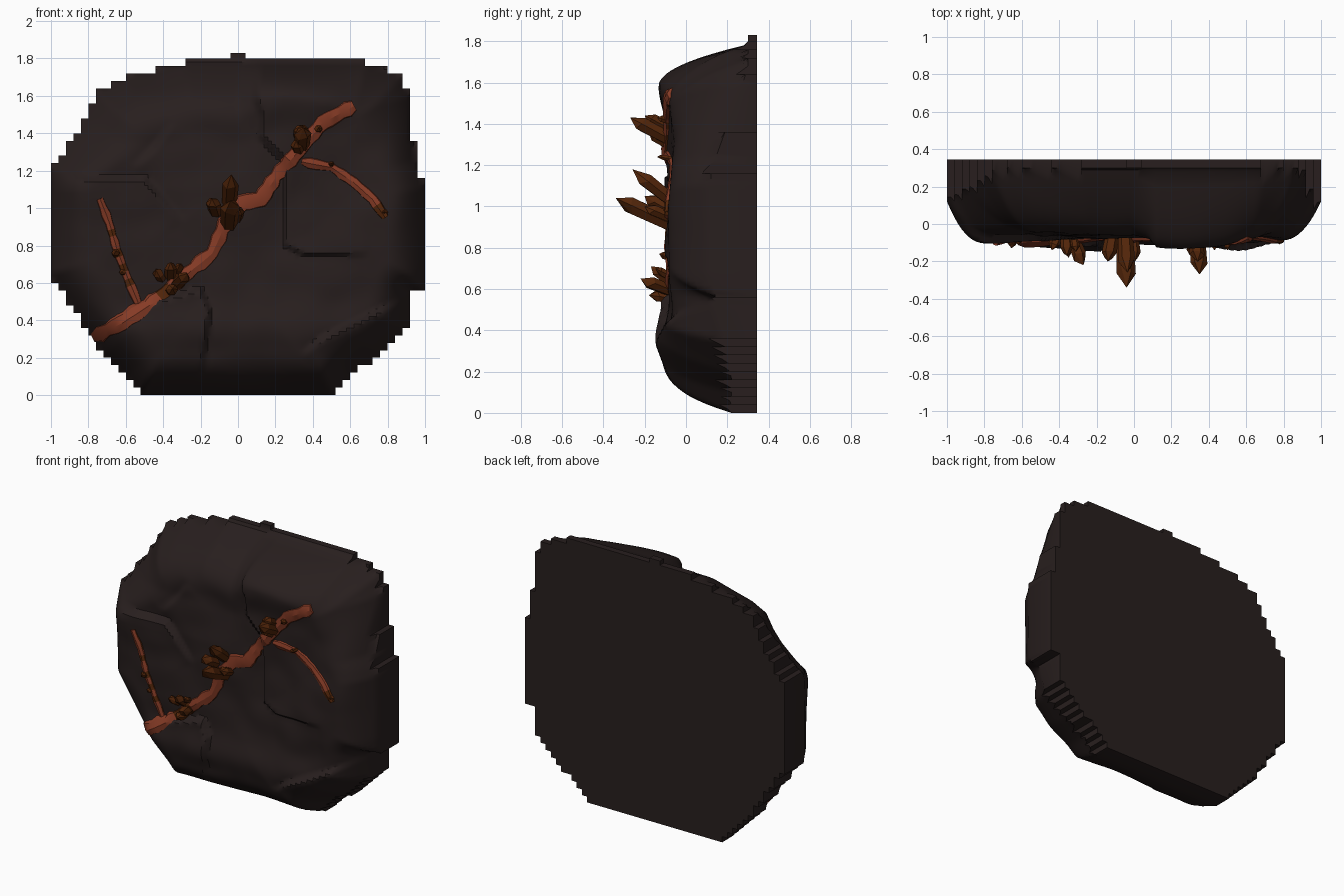
import bpy, bmesh, math, random
from mathutils import Vector, noise

random.seed(4)
if "Cube" in bpy.data.objects:
    bpy.data.objects.remove(bpy.data.objects["Cube"])


def material(name, rgb):
    m = bpy.data.materials.new(name)
    m.use_nodes = True
    m.diffuse_color = (*rgb, 1)
    bsdf = m.node_tree.nodes["Principled BSDF"]
    bsdf.inputs["Base Color"].default_value = (*rgb, 1)
    bsdf.inputs["Roughness"].default_value = 0.9
    return m


ROCK = material("dark rock", (0.021, 0.0135, 0.013))
VEIN = material("red vein", (0.24, 0.044, 0.019))
ORE = material("brown crystal", (0.086, 0.019, 0.003))


def make_object(name, bm, mats, angle=None):
    bmesh.ops.recalc_face_normals(bm, faces=bm.faces[:])
    me = bpy.data.meshes.new(name)
    bm.to_mesh(me)
    bm.free()
    for m in mats:
        me.materials.append(m)
    ob = bpy.data.objects.new(name, me)
    bpy.context.collection.objects.link(ob)
    if angle:
        bpy.ops.object.select_all(action='DESELECT')
        ob.select_set(True)
        bpy.context.view_layer.objects.active = ob
        bpy.ops.object.shade_smooth_by_angle(angle=math.radians(angle))


def path(*pts):
    return [Vector(p) for p in pts]


# Rock outline (x, z) and the ledges crossing its face
OUTLINE = path((-.52, 0), (.51, 0), (.6, .1), (.75, .2), (.91, .35), (.92, .55), (1, .57),
               (1, 1.11), (.95, 1.25), (.92, 1.6), (.87, 1.7), (.68, 1.785), (.04, 1.785),
               (.04, 1.83), (-.04, 1.83), (-.04, 1.785), (-.28, 1.785), (-.44, 1.74),
               (-.6, 1.7), (-.76, 1.62), (-.82, 1.48), (-.95, 1.27), (-1, 1.22),
               (-1, .65), (-.92, .52), (-.82, .36), (-.72, .22), (-.6, .1))
RIM = [p for p in OUTLINE if p.y < 1.8]
LEDGES = [
    (.06, path((.35, .22), (.44, .3), (.65, .4), (.85, .5), (1, .58))),
    (.05, path((-.7, .38), (-.45, .5), (-.2, .57), (-.15, .45), (-.2, .08))),
    (-.045, path((.07, 1.85), (.09, 1.6), (.13, 1.5), (.12, 1.38), (.25, 1.25),
                 (.25, .8), (.35, .75), (.7, .75))),
    (.05, path((-1.2, 1.16), (-.5, 1.16), (-.4, 1.05), (-.3, .93))),
    (.03, path((-.55, 1.22), (-.45, 1.32), (-.35, 1.46))),
]


def clamp(v, low=0):
    return max(low, min(1, v))


def nearest(p, pts):
    """Distance, side and fraction along of the closest place on a path."""
    best, run = (9, 1, 0), 0
    for a, b in zip(pts, pts[1:]):
        d, r = b - a, p - a
        t = clamp(r.dot(d) / d.length_squared)
        dist = (r - d * t).length
        if dist < best[0]:
            best = (dist, 1 if d.x * r.y - d.y * r.x > 0 else -1, run + t * d.length)
        run += d.length
    return best[0], best[1], best[2] / run


def inside(p):
    hit = False
    for a, b in zip(OUTLINE, OUTLINE[1:] + OUTLINE[:1]):
        if (a.y > p.y) != (b.y > p.y):
            if p.x < a.x + (p.y - a.y) / (b.y - a.y) * (b.x - a.x):
                hit = not hit
    return hit


def bump(v, centre, width):
    return math.exp(-((v - centre) / width) ** 2)


def surface(x, z):
    """Depth (y) of the rounded rock face."""
    p = Vector((x, z))
    d = nearest(p, RIM + RIM[:1])[0] if inside(p) and z < 1.785 else 0
    k = clamp((abs(z - .92) - .25) / .5)
    edge = .12 + k * (.18 if z > 1 else .1)
    soft = noise.noise(Vector((x * 2.2, z * 2.2, 3)))
    fine = noise.noise(Vector((x * 6, z * 6, 8)))
    # the upper corners slope back further than the rest
    left = clamp((z - 1.1) / .25) * clamp((.12 - x) / .12)
    right = bump(x, .78, .22) * bump(z, 1.6, .2)
    t = clamp(d / (.22 + .16 * max(left, right) + .05 * soft))
    y = -.08 + (edge + .08) * (1 - t) ** 2.3
    y += t * (.028 * soft + .01 * fine + .025 * left)
    y -= t * (.04 * bump(z, .34, .12) + .03 * bump(z, 1.57, .1) * bump(x, .35, .25))
    for depth, pts in LEDGES:
        dist, side, s = nearest(p, pts)
        step = clamp(side * dist / .012, -1) * depth / 2
        y += t * step * math.sin(math.pi * s) ** .5 * math.exp(-dist / .12)
    return min(y, .33)


# Rock slab: stepped silhouette, rounded face, flat back
STEP, BACK = .04, .345
bm = bmesh.new()
grid = {}


def vert(i, j):
    if (i, j) not in grid:
        x, z = i * STEP / 2 - 1, j * STEP / 2
        grid[i, j] = bm.verts.new((x, surface(x, z), min(z, 1.83)))
    return grid[i, j]


for i in range(100):
    for j in range(92):
        centre = Vector(((i // 2 + .5) * STEP - 1, (j // 2 + .5) * STEP))
        if inside(centre):
            bm.faces.new([vert(i, j), vert(i + 1, j), vert(i + 1, j + 1), vert(i, j + 1)])
border = [e for e in bm.edges if e.is_boundary]
for v in bmesh.ops.extrude_edge_only(bm, edges=border)["geom"]:
    if isinstance(v, bmesh.types.BMVert):
        v.co.y = BACK
bmesh.ops.holes_fill(bm, edges=[e for e in bm.edges if e.is_boundary], sides=0)
make_object("rock_slab", bm, [ROCK], 35)


# Veins: faceted strips set into the rock face, brown over part of their length
def vein(name, pts, width, brown_from, brown_to):
    line = []
    for a, b in zip(pts, pts[1:]):
        n = max(2, round((b - a).length / .04))
        line += [a.lerp(b, k / n) for k in range(n)]
    line.append(pts[-1])
    last = len(line) - 1
    bm = bmesh.new()
    rings = []
    for k, p in enumerate(line):
        d = (line[min(k + 1, last)] - line[max(k - 1, 0)]).normalized()
        side = Vector((-d.y, d.x))
        w = width / 2 * random.uniform(.8, 1.2) * (.7 if k in (0, last) else 1)
        ring = []
        for s, out in ((-1, -.025), (-.8, .005), (-.1, .016), (.65, .009), (1, -.025)):
            q = p + side * s * w
            y = (surface(p.x, p.y) + surface(q.x, q.y)) / 2
            ring.append(bm.verts.new((q.x, y - out - random.uniform(0, .005), q.y)))
        rings.append(ring)
    for i, (r, s) in enumerate(zip(rings, rings[1:])):
        patch = brown_from <= i / last <= brown_to and random.random() < .6
        rim_brown = random.random() < .5
        for k in range(5):
            f = bm.faces.new([r[k], r[(k + 1) % 5], s[(k + 1) % 5], s[k]])
            f.material_index = int(patch or (k == 0 and rim_brown))
    bm.faces.new(rings[0])
    bm.faces.new(rings[-1])
    make_object(name, bm, [VEIN, ORE], 25)


vein("main_vein", path((-.78, .31), (-.62, .39), (-.45, .5), (-.3, .63), (-.14, .76),
                       (-.07, .92), (.02, 1.03), (.12, 1.05), (.2, 1.17), (.35, 1.34),
                       (.45, 1.46), (.62, 1.55)), .095, .2, .27)
vein("right_hand_branch", path((.34, 1.25), (.5, 1.22), (.62, 1.14), (.72, 1.05),
                               (.79, .95)), .06, .75, 1)
vein("left_hand_branch", path((-.53, .48), (-.59, .62), (-.65, .78), (-.69, .92),
                              (-.74, 1.05)), .056, .15, .7)


# Crystal clusters: six-sided pointed shards
def crystal(bm, base, tip, r):
    base, tip = Vector(base), Vector(tip)
    axis = tip - base
    turn = axis.to_track_quat('Z', 'Y')
    rings = []
    for t, scale in ((0, .85), (.76, 1)):
        rings.append([])
        for k in range(6):
            a = math.tau * k / 6
            off = turn @ Vector((math.cos(a), math.sin(a) * .85, 0))
            lift = t + (random.uniform(-.08, .08) if t else 0)
            rings[-1].append(bm.verts.new(base + axis * lift + off * r * scale))
    apex = bm.verts.new(tip)
    bm.faces.new(rings[0])
    for k in range(6):
        n = (k + 1) % 6
        bm.faces.new([rings[0][k], rings[0][n], rings[1][n], rings[1][k]])
        bm.faces.new([rings[1][k], rings[1][n], apex])


CLUSTERS = {
    "upper_crystals": [((.34, -.05, 1.31), (.35, -.27, 1.43), .045),
                       ((.33, -.05, 1.36), (.34, -.2, 1.44), .04),
                       ((.33, -.05, 1.28), (.31, -.18, 1.36), .035)],
    "middle_crystals": [((-.05, -.02, .89), (-.04, -.34, 1.04), .052),
                        ((-.05, -.02, .99), (-.035, -.26, 1.18), .045),
                        ((-.11, -.02, .95), (-.14, -.2, 1.05), .04),
                        ((-.01, -.04, .93), (.005, -.2, 1.0), .035)],
    "lower_crystals": [((-.35, -.02, .57), (-.27, -.22, .65), .038),
                       ((-.36, -.02, .59), (-.36, -.17, .71), .034),
                       ((-.39, -.02, .59), (-.44, -.14, .67), .03),
                       ((-.36, -.02, .55), (-.35, -.18, .57), .034),
                       ((-.33, -.02, .63), (-.31, -.15, .7), .025)],
    "small_crystals": [((-.65, -.05, .74), (-.655, -.13, .77), .022),
                       ((-.61, -.05, .65), (-.62, -.11, .66), .018),
                       ((.5, -.05, 1.23), (.5, -.14, 1.24), .016),
                       ((.43, -.05, 1.41), (.43, -.14, 1.43), .022),
                       ((.77, -.02, .97), (.78, -.11, .98), .025)],
}
for name, shards in CLUSTERS.items():
    bm = bmesh.new()
    for base, tip, r in shards:
        crystal(bm, base, tip, r)
    make_object(name, bm, [ORE])
